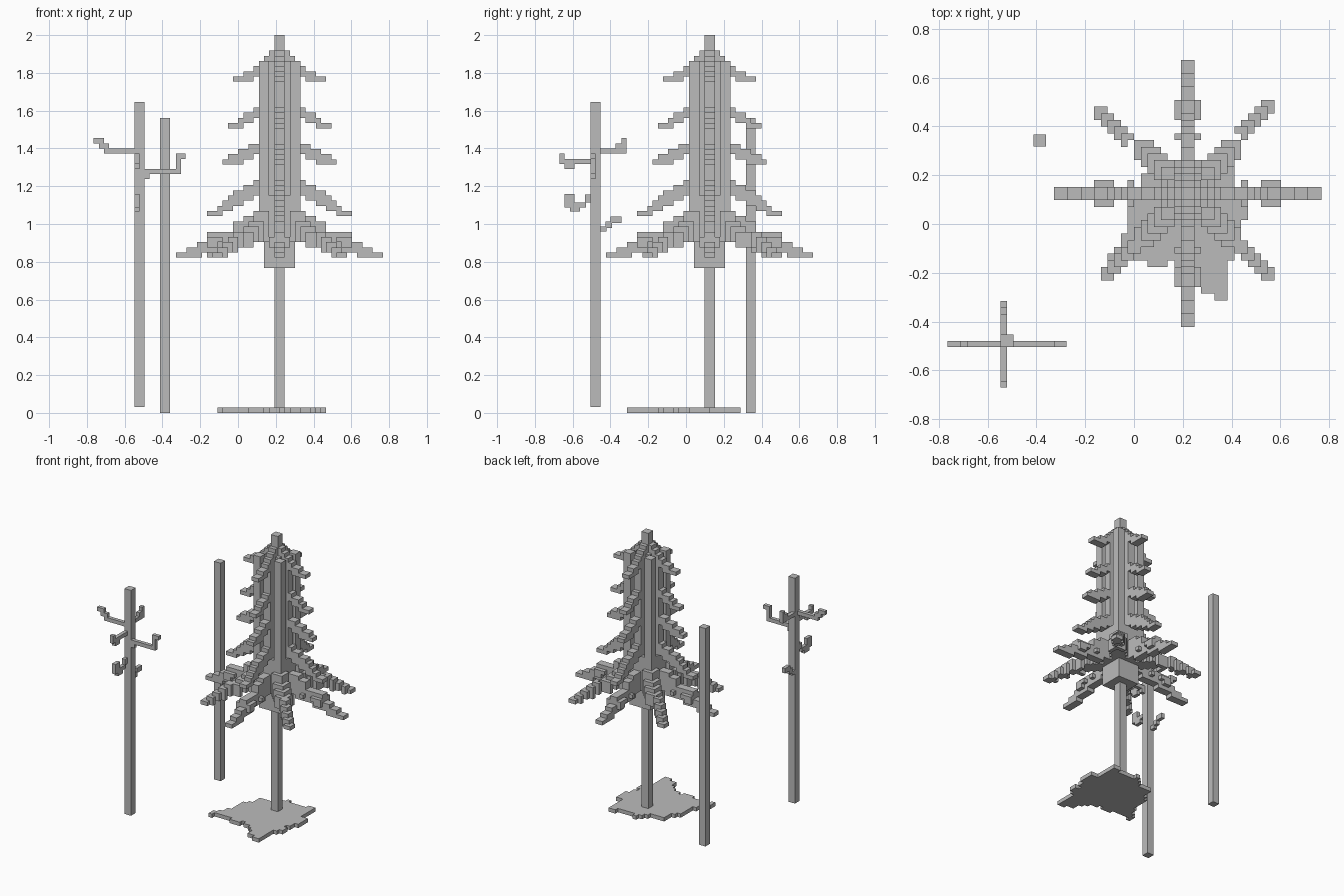
import bpy, bmesh

if "Cube" in bpy.data.objects:
    bpy.data.objects.remove(bpy.data.objects["Cube"])

U = 2 / 73                 # voxel size
CX, CY = 0.22, 0.125       # centre of the big tree

grey = bpy.data.materials.new("plain grey")
grey.diffuse_color = (0.5, 0.5, 0.5, 1)
grey.use_nodes = True
grey.node_tree.nodes["Principled BSDF"].inputs["Base Color"].default_value = grey.diffuse_color


def finish(name, bm):
    me = bpy.data.meshes.new(name)
    bm.to_mesh(me)
    bm.free()
    me.materials.append(grey)
    ob = bpy.data.objects.new(name, me)
    bpy.context.collection.objects.link(ob)


def boxes(name, items):
    """Object made of boxes given as (x0, x1, y0, y1, z0, z1)."""
    bm = bmesh.new()
    for x0, x1, y0, y1, z0, z1 in items:
        vs = bmesh.ops.create_cube(bm, size=1)["verts"]
        for v in vs:
            v.co = (x1 if v.co.x > 0 else x0, y1 if v.co.y > 0 else y0, z1 if v.co.z > 0 else z0)
    finish(name, bm)


def voxels(name, cells):
    """Outer skin of a set of integer cells around the tree axis."""
    bm = bmesh.new()
    cache = {}

    def vert(p):
        if p not in cache:
            cache[p] = bm.verts.new((CX + p[0] * U, CY + p[1] * U, p[2] * U))
        return cache[p]

    for c in cells:
        for ax in range(3):
            for s in (0, 1):
                n = list(c)
                n[ax] += 2 * s - 1
                if tuple(n) in cells:
                    continue
                b, d = (ax + 1) % 3, (ax + 2) % 3
                quad = []
                for i, j in ((0, 0), (1, 0), (1, 1), (0, 1)):
                    p = list(c)
                    p[ax] += s
                    p[b] += i
                    p[d] += j
                    quad.append(vert(tuple(p)))
                bm.faces.new(quad if s else quad[::-1])
    finish(name, bm)


def flip(i, s):
    return i if s > 0 else -1 - i


# Straight needle fins: row -> (inner, outer) reach, in voxels
fin = {69: (0, 2), 68: (0, 3), 67: (3, 4), 66: (3, 5), 65: (3, 7), 64: (5, 9),
       58: (3, 5), 57: (3, 7), 56: (5, 8), 55: (7, 10),
       51: (3, 6), 50: (3, 8), 49: (5, 10), 48: (7, 11),
       44: (3, 5), 43: (3, 7), 42: (3, 9), 41: (5, 10), 40: (7, 11), 39: (9, 12), 38: (11, 14),
       37: (3, 7), 36: (3, 9), 35: (3, 9), 34: (3, 14), 33: (3, 14),
       32: (6, 16), 31: (11, 18), 30: (15, 20)}
cells = set()


def arm(r, w, k):
    for s in (1, -1):
        cells.add((flip(r, s), w, k))
        cells.add((w, flip(r, s), k))


for k, (a, b) in fin.items():
    for r in range(a, b):
        for w in (-1, 0):
            arm(r, w, k)
# Side knobs on the lowest fins
for k, a, b in ((33, 11, 14), (32, 12, 14), (33, 8, 9)):
    for r in range(a, b):
        for w in (-2, 1):
            arm(r, w, k)
voxels("straight_boughs", cells)

# Core with notched corner posts, and the square block under it
core = set()
for k in range(28, 68):
    half = 3 if k < 34 else 4
    for i in range(half):
        for j in range(half):
            if k >= 34 and min(i, j) == 1 and max(i, j) >= 2:
                continue
            for sx in (1, -1):
                for sy in (1, -1):
                    core.add((flip(i, sx), flip(j, sy), k))
voxels("foliage_core", core)

# Diagonal boughs at the bottom: reach -> (lowest row, row above top)
diag = {3: (33, 42), 4: (33, 39), 5: (33, 37), 6: (33, 36), 7: (32, 35), 8: (32, 35),
        9: (31, 34), 10: (31, 33), 11: (30, 32), 12: (30, 31)}
tips = {(1, 1): (0, 1), (-1, 1): (1, 0), (-1, -1): (0, 0), (1, -1): (0, 0)}
dcells = set()
for (sx, sy), (ex, ey) in tips.items():
    for t, (k0, k1) in diag.items():
        spread = 2 if t < 8 else 1
        far = 1 if t > 7 else 0
        for o in range(-spread, spread + 1):
            i = t + far * ex - max(o, 0)
            j = t + far * ey + min(o, 0)
            for k in range(k0, k1):
                dcells.add((flip(i, sx), flip(j, sy), k))
voxels("diagonal_boughs", dcells)

# Trunk of the big tree
boxes("trunk", [(CX - U, CX + U, CY - U, CY + U, U, 2.0)])

# Ragged ground patch
outline = [(-.11, -.17), (-.11, -.13), (-.03, -.04), (-.04, .08), (.02, .13), (.04, .21), (.12, .2),
           (.2, .285), (.27, .25), (.4, .285), (.41, .2), (.4, .13), (.46, .12), (.46, .04), (.42, -.05),
           (.45, -.11), (.38, -.15), (.38, -.315), (.27, -.28), (.25, -.2), (.15, -.16), (.06, -.17),
           (.0, -.14)]


def inside(x, y):
    hit = False
    for (x0, y0), (x1, y1) in zip(outline, outline[1:] + outline[:1]):
        if (y0 > y) != (y1 > y) and x < x0 + (y - y0) * (x1 - x0) / (y1 - y0):
            hit = not hit
    return hit


voxels("ground_patch", {(i, j, 0) for i in range(-14, 12) for j in range(-18, 8)
                        if inside(CX + (i + .5) * U, CY + (j + .5) * U)})

# Bare post behind
boxes("bare_post", [(-.412, -.36, .317, .368, 0, 1.562)])

# Dead tree: trunk
boxes("dead_trunk", [(-.547, -.495, -.505, -.453, .03, 1.645)])

# Dead tree: twigs along x as (x0, x1, z0, z1)
twigs_x = [(-.71, -.547, 1.373, 1.4), (-.735, -.682, 1.4, 1.427), (-.765, -.71, 1.427, 1.455),
           (-.495, -.468, 1.237, 1.264), (-.495, -.327, 1.264, 1.291),
           (-.327, -.303, 1.264, 1.345), (-.327, -.277, 1.345, 1.373)]
boxes("dead_twigs_sideways", [(a, b, -.505, -.479, c, d) for a, b, c, d in twigs_x])

# Dead tree: twigs along y as (y0, y1, z0, z1)
twigs_y = [(-.643, -.505, 1.318, 1.345), (-.67, -.643, 1.318, 1.373), (-.643, -.59, 1.291, 1.318),
           (-.535, -.505, 1.115, 1.155), (-.643, -.53, 1.088, 1.115), (-.643, -.59, 1.115, 1.16),
           (-.615, -.56, 1.065, 1.088),
           (-.453, -.315, 1.373, 1.4), (-.373, -.315, 1.4, 1.427), (-.342, -.315, 1.427, 1.455),
           (-.453, -.42, .96, .987), (-.425, -.393, .98, 1.014), (-.4, -.342, 1.005, 1.04)]
boxes("dead_twigs_front_back", [(-.547, -.521, a, b, c, d) for a, b, c, d in twigs_y])
